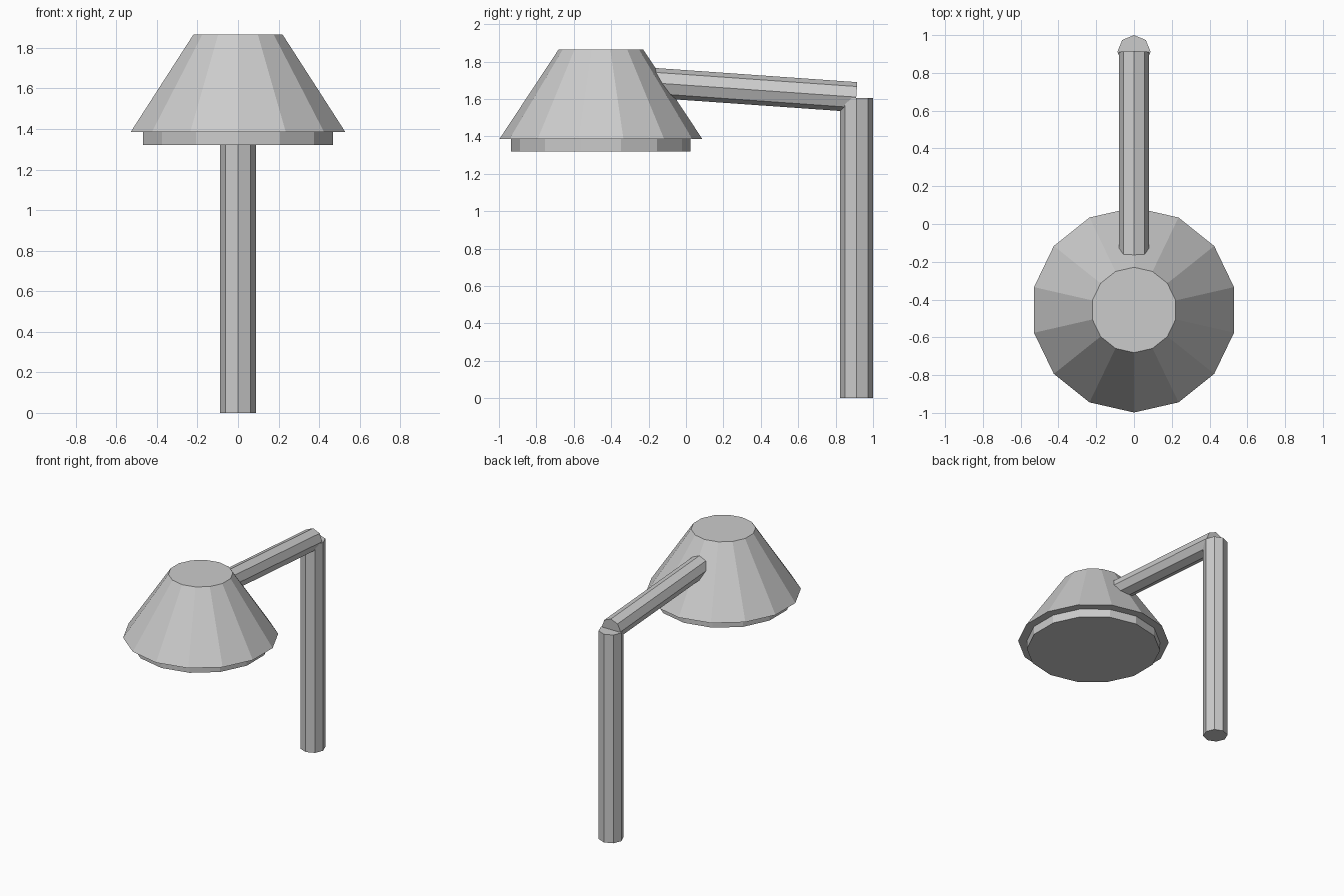
import bpy, bmesh
from math import sin, cos, pi
from mathutils import Vector

if "Cube" in bpy.data.objects:
    bpy.data.objects.remove(bpy.data.objects["Cube"])


def tube(name, sides, start, end, r_start, r_end):
    """Capped prism or frustum between two points lying in the x = 0 plane."""
    start, end = Vector(start), Vector(end)
    side = Vector((1, 0, 0))
    up = (end - start).normalized().cross(side)
    bm = bmesh.new()
    rings = []
    for centre, r in ((start, r_start), (end, r_end)):
        rings.append([bm.verts.new(centre + r * (sin(2 * pi * i / sides) * side
                                                 + cos(2 * pi * i / sides) * up))
                      for i in range(sides)])
    a, b = rings
    for i in range(sides):
        j = (i + 1) % sides
        bm.faces.new((a[i], a[j], b[j], b[i]))
    bm.faces.new(a)
    bm.faces.new(b)
    bmesh.ops.recalc_face_normals(bm, faces=bm.faces)
    mesh = bpy.data.meshes.new(name)
    bm.to_mesh(mesh)
    bm.free()
    obj = bpy.data.objects.new(name, mesh)
    bpy.context.collection.objects.link(obj)
    return obj


SHADE_Y = -0.455
POST_Y = 0.912

# upright post
tube("post", 8, (0, POST_Y, 0), (0, POST_Y, 1.605), 0.088, 0.088)
# slightly rising arm that runs into the shade
tube("arm", 8, (0, 0.91, 1.61), (0, -0.40, 1.702), 0.08, 0.08)
# tapered lamp shade
tube("shade", 14, (0, SHADE_Y, 1.385), (0, SHADE_Y, 1.865), 0.543, 0.226)
# light disc under the shade
tube("light_disc", 14, (0, SHADE_Y, 1.32), (0, SHADE_Y, 1.385), 0.48, 0.48)
